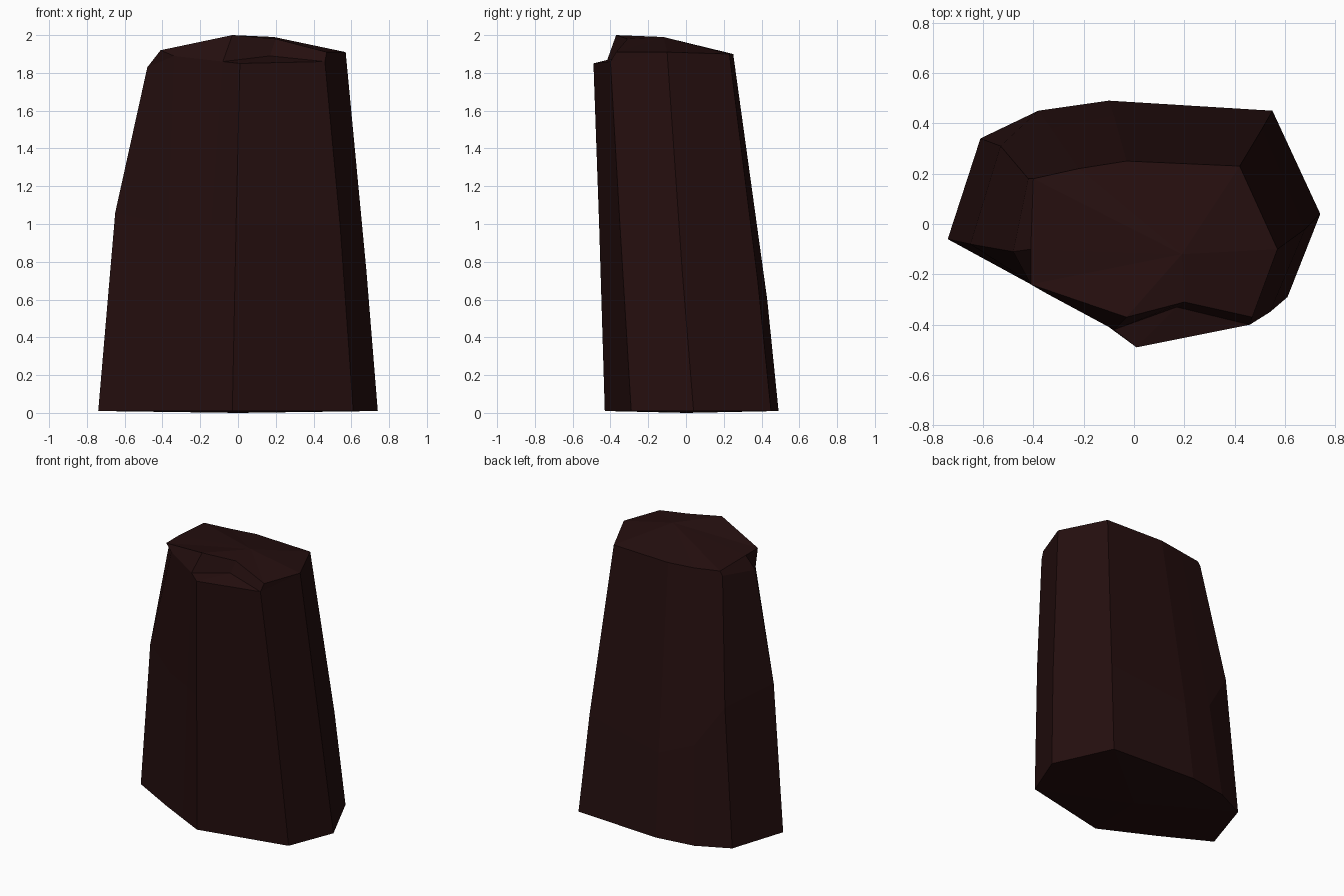
import bpy
import bmesh

cube = bpy.data.objects.get("Cube")
if cube:
    bpy.data.objects.remove(cube, do_unlink=True)


def make_material(name, colour):
    material = bpy.data.materials.new(name)
    material.use_nodes = True
    material.diffuse_color = colour
    material.node_tree.nodes["Principled BSDF"].inputs["Base Color"].default_value = colour
    return material


# Cross-sections of the stone, each running counter-clockwise from the right-hand corner
base = [(-.74, -.06), (-.4, -.245), (-.2, -.345), (-.03, -.43), (.61, -.29),
        (.74, .04), (.55, .45), (-.1, .49), (-.38, .45), (-.61, .34)]
base = [(x, y, .01) for x, y in base]

waist = [(-.65, -.08, 1.06), (-.37, -.26, 1), (-.14, -.38, 1), (-.01, -.46, 1), (.54, -.35, 1),
         (.68, -.02, .75), (.51, .38, .7), (-.08, .43, .6), (-.33, .38, .7), (-.53, .31, 1)]

shoulder = [(-.48, -.11, 1.83), (-.34, -.28, 1.89), (-.08, -.42, 1.86), (.01, -.49, 1.85),
            (.46, -.4, 1.86), (.57, -.1, 1.91), (.42, .23, 1.9), (-.03, .25, 1.9),
            (-.22, .22, 1.9), (-.42, .18, 1.88)]

# The ledge cuts back into the front of the shoulder
ledge = list(shoulder)
ledge[3] = (.17, -.33, 1.89)

# The rim matches the shoulder along the back and rises at the front
rim = list(shoulder)
rim[0] = (-.41, -.1, 1.92)
rim[1] = (-.41, -.24, 1.92)
rim[2] = (-.03, -.37, 2)
rim[3] = (.2, -.31, 1.98)
rim[4] = (.47, -.37, 1.91)
rim[9] = (-.4, .18, 1.91)


def loft(bm, sections):
    """Join the sections with quads and return the rings of vertices."""
    rings = [[bm.verts.new(point) for point in section] for section in sections]
    count = len(sections[0])
    for lower, upper in zip(rings, rings[1:]):
        for i in range(count):
            j = (i + 1) % count
            bm.faces.new((lower[i], lower[j], upper[j], upper[i]))
    return rings


def fan_cap(bm, ring, centre):
    """Close a ring with triangles meeting at a centre point."""
    tip = bm.verts.new(centre)
    for a, b in zip(ring, ring[1:] + ring[:1]):
        bm.faces.new((a, b, tip))


# Stone body, with a sloping top and a shallow underside
bm = bmesh.new()
rings = loft(bm, [base, waist, shoulder, ledge, rim])
fan_cap(bm, rings[-1], (.19, -.12, 1.99))
fan_cap(bm, rings[0], (0, 0, 0))
bmesh.ops.remove_doubles(bm, verts=bm.verts[:], dist=.001)
bmesh.ops.dissolve_degenerate(bm, edges=bm.edges[:], dist=.001)
bmesh.ops.recalc_face_normals(bm, faces=bm.faces[:])

mesh = bpy.data.meshes.new("standing_stone")
bm.to_mesh(mesh)
bm.free()
mesh.materials.append(make_material("dark red brown stone", (.018, .0045, .0045, 1)))
stone = bpy.data.objects.new("standing_stone", mesh)
bpy.context.collection.objects.link(stone)
